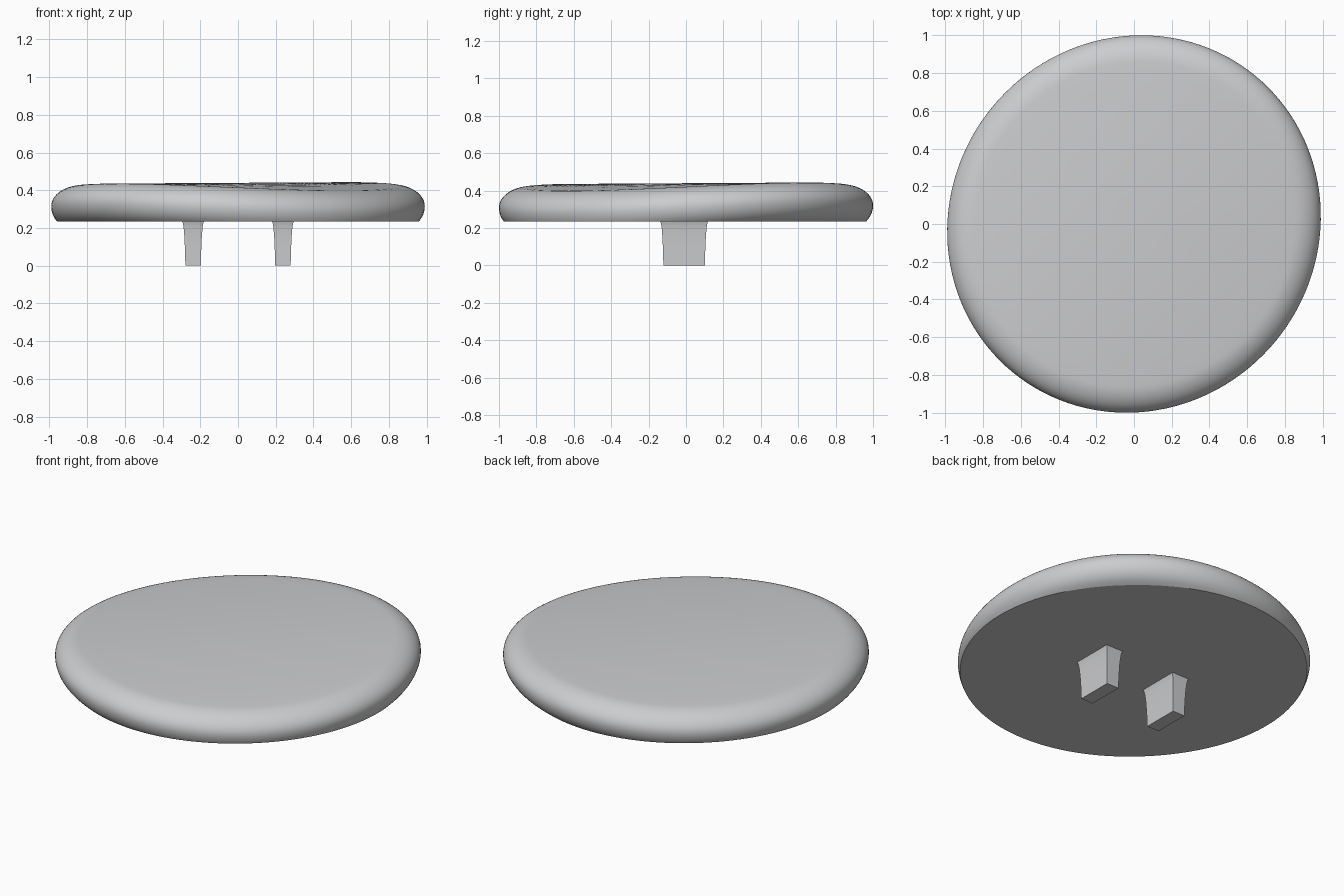
import bpy, bmesh, math

if "Cube" in bpy.data.objects:
    bpy.data.objects.remove(bpy.data.objects["Cube"])

grey = bpy.data.materials.new("light grey")
grey.diffuse_color = (0.60, 0.605, 0.615, 1)
grey.use_nodes = True
grey.node_tree.nodes["Principled BSDF"].inputs["Base Color"].default_value = grey.diffuse_color

SEGMENTS = 128
BASE_Z = 0.234       # flat underside
AXIS_LONG, AXIS_SHORT = 1.015, 0.975


def add_object(name, bm, angle):
    bmesh.ops.recalc_face_normals(bm, faces=bm.faces)
    mesh = bpy.data.meshes.new(name)
    bm.to_mesh(mesh)
    bm.free()
    mesh.materials.append(grey)
    obj = bpy.data.objects.new(name, mesh)
    bpy.context.collection.objects.link(obj)
    bpy.ops.object.select_all(action='DESELECT')
    obj.select_set(True)
    bpy.context.view_layer.objects.active = obj
    bpy.ops.object.shade_smooth_by_angle(angle=math.radians(angle))
    return obj


def plan(radius, a):
    """Point on the slightly oval outline, long axis on the diagonal."""
    u, v = radius * AXIS_LONG * math.cos(a), radius * AXIS_SHORT * math.sin(a)
    return (u - v) * math.sqrt(0.5) * 0.995, (u + v) * math.sqrt(0.5) * 1.005


def top_height(x, y):
    """Top surface, bowed down towards front right and back left."""
    return 0.439 + 0.006 * y - 0.026 * (x - y) ** 2


def ring_loop(bm, inset, drop=0.0, lower=None):
    verts = []
    for i in range(SEGMENTS):
        a = math.tau * i / SEGMENTS
        if lower is None:
            x, y = plan(1 - inset, a)
            z = top_height(x, y) - drop
        else:                        # tuck in from the widest line to the base
            x, y = plan(1, a)
            widest = top_height(x, y) - 0.1
            dz = lower * (widest - BASE_Z)
            k = min(dz / 0.118, 0.99)
            x, y = plan(1 - 0.12 * (1 - math.sqrt(1 - k * k)), a)
            z = widest - dz
        verts.append(bm.verts.new((x, y, z)))
    return verts


# bowed cushion: top, rounded rim, flat underside
bm = bmesh.new()
rings = [ring_loop(bm, 1 - r) for r in (0.15, 0.3, 0.45, 0.6, 0.72, 0.8)]
for i in range(13):
    t = math.pi / 2 * i / 12
    rings.append(ring_loop(bm, 0.14 * (1 - math.sin(t)), 0.1 * (1 - math.cos(t))))
for i in range(1, 9):
    rings.append(ring_loop(bm, 0, lower=i / 8))
for a, b in zip(rings, rings[1:]):
    for i in range(SEGMENTS):
        j = (i + 1) % SEGMENTS
        bm.faces.new((a[i], a[j], b[j], b[i]))
centre = bm.verts.new((0, 0, top_height(0, 0)))
for i in range(SEGMENTS):
    bm.faces.new((centre, rings[0][i], rings[0][(i + 1) % SEGMENTS]))
bm.faces.new(rings[-1])
add_object("cushion", bm, 25)

# two short prongs that flare where they meet the underside
for name, cx in (("left_prong", -0.238), ("right_prong", 0.238)):
    bm = bmesh.new()
    loops = []
    for z, flare in ((0, 0), (0.08, 0.002), (0.15, 0.005), (0.2, 0.009), (0.22, 0.012), (0.24, 0.018)):
        hx, hy = 0.041 + flare, 0.111 + flare
        loops.append([bm.verts.new((cx + sx * hx, -0.01 + sy * hy, z))
                      for sx, sy in ((-1, -1), (1, -1), (1, 1), (-1, 1))])
    for a, b in zip(loops, loops[1:]):
        for i in range(4):
            j = (i + 1) % 4
            bm.faces.new((a[i], a[j], b[j], b[i]))
    bm.faces.new(loops[0])
    bm.faces.new(loops[-1])
    add_object(name, bm, 35)
